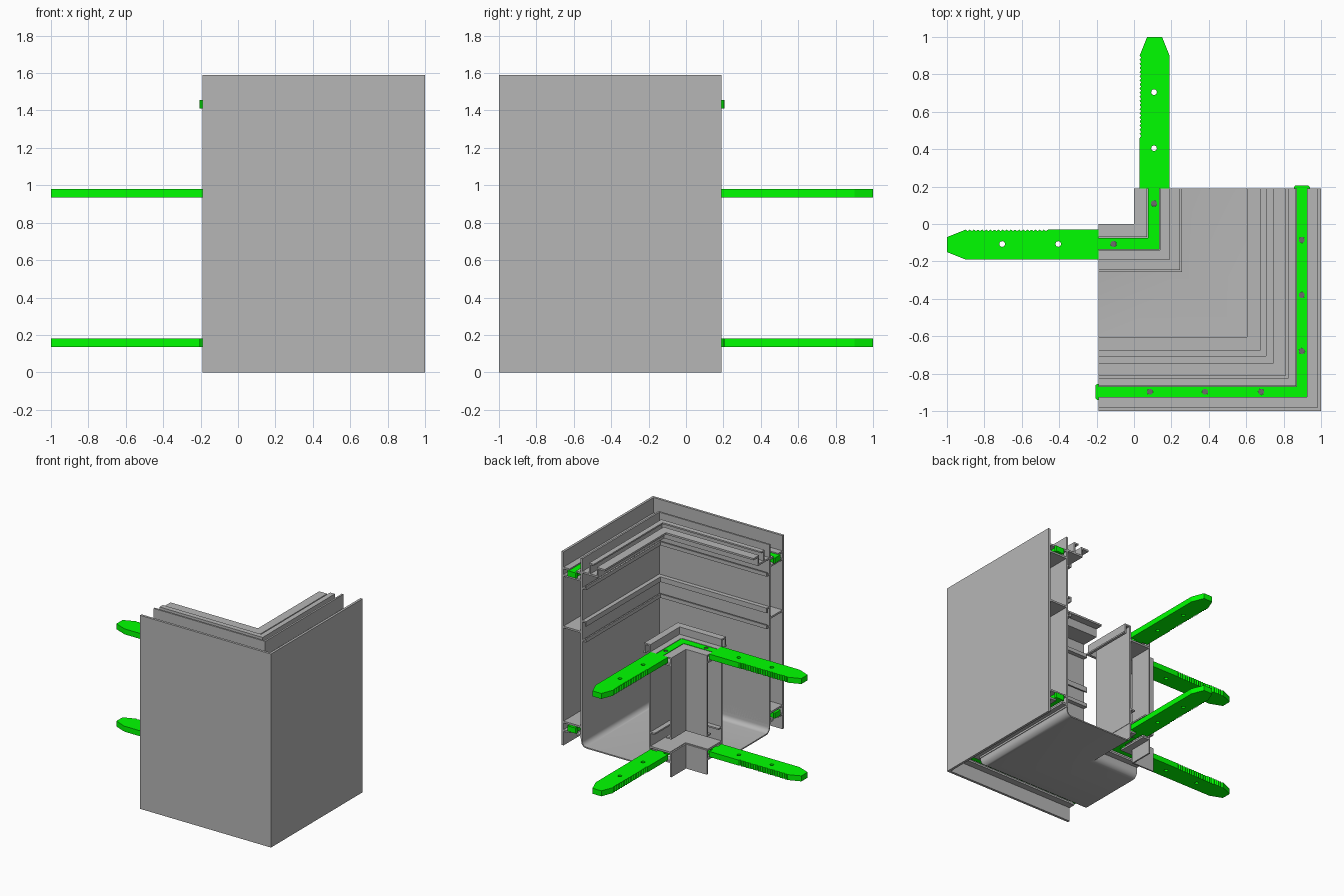
import bpy, bmesh, math

if "Cube" in bpy.data.objects:
    bpy.data.objects.remove(bpy.data.objects["Cube"])

END = 0.19      # where both legs of the corner stop


def material(name, rgb):
    m = bpy.data.materials.new(name)
    m.diffuse_color = (*rgb, 1)
    m.use_nodes = True
    m.node_tree.nodes["Principled BSDF"].inputs["Base Color"].default_value = m.diffuse_color
    return m


green = material("green_plastic", (0.0, 1.0, 0.0))
grey = material("grey_metal", (0.47, 0.47, 0.47))
steel = material("dark_steel", (0.15, 0.15, 0.15))


def finish(name, bm, mat):
    bmesh.ops.recalc_face_normals(bm, faces=bm.faces)
    me = bpy.data.meshes.new(name)
    bm.to_mesh(me)
    bm.free()
    ob = bpy.data.objects.new(name, me)
    bpy.context.collection.objects.link(ob)
    me.materials.append(mat)
    return ob


def rect(d0, d1, z0, z1):
    return [(d0, z0), (d1, z0), (d1, z1), (d0, z1)]


def sweep(name, profiles, mat=grey, end=END):
    """Sweep (depth, height) profiles round the mitred corner."""
    bm = bmesh.new()
    for prof in profiles:
        rings = [[bm.verts.new(p) for p in pts] for pts in (
            [(-end, -d, z) for d, z in prof],
            [(d, -d, z) for d, z in prof],
            [(d, end, z) for d, z in prof])]
        n = len(prof)
        for a, b in zip(rings, rings[1:]):
            for i in range(n):
                j = (i + 1) % n
                bm.faces.new((a[i], a[j], b[j], b[i]))
        bm.faces.new(rings[0])
        bm.faces.new(rings[2])
    return finish(name, bm, mat)


def place(d, t, leg):
    """Plan point at depth d and run t on the y leg (0) or the x leg (1)."""
    return (-t, -d) if leg else (d, t)


def plate(name, outline, z0, z1, leg, mat):
    bm = bmesh.new()
    f = bm.faces.new([bm.verts.new((*place(d, t, leg), z0)) for d, t in outline])
    ext = bmesh.ops.extrude_face_region(bm, geom=[f])
    vs = [v for v in ext["geom"] if isinstance(v, bmesh.types.BMVert)]
    bmesh.ops.translate(bm, verts=vs, vec=(0, 0, z1 - z0))
    return finish(name, bm, mat)


def pin(name, spots, r, z0, z1, mat):
    """Upright cylinders at the given plan points."""
    bm = bmesh.new()
    for x, y in spots:
        res = bmesh.ops.create_cone(bm, cap_ends=True, segments=20, radius1=r,
                                    radius2=r, depth=z1 - z0)
        bmesh.ops.translate(bm, verts=res["verts"], vec=(x, y, (z0 + z1) / 2))
    return finish(name, bm, mat)


def drill(ob, spots, r, z0, z1):
    cut = pin(ob.name + "_cutter", spots, r, z0 - 0.02, z1 + 0.02, green)
    mod = ob.modifiers.new("holes", "BOOLEAN")
    mod.operation, mod.solver, mod.object = "DIFFERENCE", "EXACT", cut
    cut.hide_render = True
    cut.hide_set(True)


# Outer cladding panel
sweep("outer_panel", [rect(0.98, 1.0, 0, 1.59)])

# Outer frame: back wall, webs and slot lips for the corner keys
sweep("outer_frame", [
    rect(0.81, 0.825, 0.10, 1.58),
    rect(0.825, 0.98, 1.39, 1.405),
    rect(0.825, 0.98, 0.965, 0.98),
    rect(0.825, 0.98, 0.185, 0.20),
    rect(0.825, 0.865, 1.45, 1.465), rect(0.925, 0.98, 1.45, 1.465),
    rect(0.825, 0.865, 0.115, 0.13), rect(0.925, 0.98, 0.115, 0.13),
])

# Stepped channel along the top of the outer frame
sweep("top_channel", [
    rect(0.665, 0.81, 1.46, 1.475),
    rect(0.665, 0.677, 1.475, 1.53),
    rect(0.605, 0.677, 1.53, 1.545),
    rect(0.735, 0.747, 1.475, 1.55),
    rect(0.705, 0.747, 1.55, 1.562),
])

# Small hooked ribs on the inside of the outer frame
ribs = []
for z, up in ((1.33, 1), (1.06, -1), (0.90, 1)):
    ribs.append(rect(0.785, 0.81, z, z + 0.012))
    ribs.append(rect(0.775, 0.787, min(z, z + 0.03 * up), max(z + 0.012, z + 0.03 * up)))
sweep("frame_ribs", ribs)

# Floor tray with rounded lower corners
def u_path(d0, d1, z0, z1, r):
    pts = [(d0, z1)]
    for cx, a0 in ((d0 + r, 180), (d1 - r, 270)):
        for k in range(7):
            a = math.radians(a0 + 15 * k)
            pts.append((cx + r * math.cos(a), z0 + r + r * math.sin(a)))
    return pts + [(d1, z1)]

tray = sweep("floor_tray", [u_path(0.19, 0.82, 0.03, 0.19, 0.05)
                            + u_path(0.20, 0.81, 0.04, 0.19, 0.04)[::-1]])
bpy.context.view_layer.objects.active = tray
tray.select_set(True)
bpy.ops.object.shade_smooth_by_angle()

# Inner frame: two walls, webs, key slots and hooked top flange
sweep("inner_frame", [
    rect(0.0, 0.012, 0.0, 0.20),
    rect(0.012, 0.20, 0.19, 0.205),
    rect(0.012, 0.07, 0.115, 0.13), rect(0.14, 0.19, 0.115, 0.13),
    rect(0.0, 0.012, 0.31, 0.98),
    rect(0.012, 0.05, 0.31, 0.322), rect(0.15, 0.19, 0.31, 0.322),
    rect(0.012, 0.19, 0.91, 0.925),
    rect(0.012, 0.07, 0.968, 0.98), rect(0.14, 0.19, 0.968, 0.98),
    rect(0.19, 0.203, 0.19, 1.04),
    rect(0.203, 0.247, 1.028, 1.04),
    rect(0.235, 0.247, 0.97, 1.028),
    rect(0.235, 0.257, 0.958, 0.97),
])

# Green inner corner keys with serrated joining arms and set screws
arm = [(0.19, END), (0.19, 0.9), (0.15, 1.0), (0.07, 1.0), (0.03, 0.9)]
teeth = 20
for k in range(teeth):
    t = 0.9 - 0.44 * k / teeth
    arm += [(0.038, t - 0.011), (0.03, t - 0.022)]
arm.append((0.03, END))

for tag, z0, z1 in (("lower", 0.135, 0.18), ("upper", 0.935, 0.98)):
    key = sweep(tag + "_inner_key", [rect(0.075, 0.135, z0, z1)], green)
    spots = [place(0.107, 0.11, leg) for leg in (0, 1)]
    drill(key, spots, 0.016, z0, z1)
    pin(tag + "_inner_screws", spots, 0.0155, z0 + 0.005, z1 - 0.005, steel)
    for leg, side in enumerate(("back", "left")):
        ob = plate(f"{tag}_{side}_arm", arm, z0, z1, leg, green)
        drill(ob, [place(0.107, t, leg) for t in (0.405, 0.705)], 0.015, z0, z1)

# Green outer corner keys with end stops and set screws
for tag, z0, z1 in (("lower", 0.135, 0.18), ("upper", 1.41, 1.455)):
    key = sweep(tag + "_outer_key", [rect(0.868, 0.928, z0, z1)], green)
    spots = [place(0.897, t, leg) for leg in (0, 1) for t in (-0.085, -0.38, -0.68)]
    drill(key, spots, 0.016, z0, z1)
    pin(tag + "_outer_screws", spots, 0.0155, z0 + 0.005, z1 - 0.005, steel)
    stop = [(0.855, END), (0.94, END), (0.94, 0.197), (0.933, 0.205),
            (0.862, 0.205), (0.855, 0.197)]
    for leg, side in enumerate(("back", "left")):
        plate(f"{tag}_{side}_stop", stop, z0, z1, leg, green)
